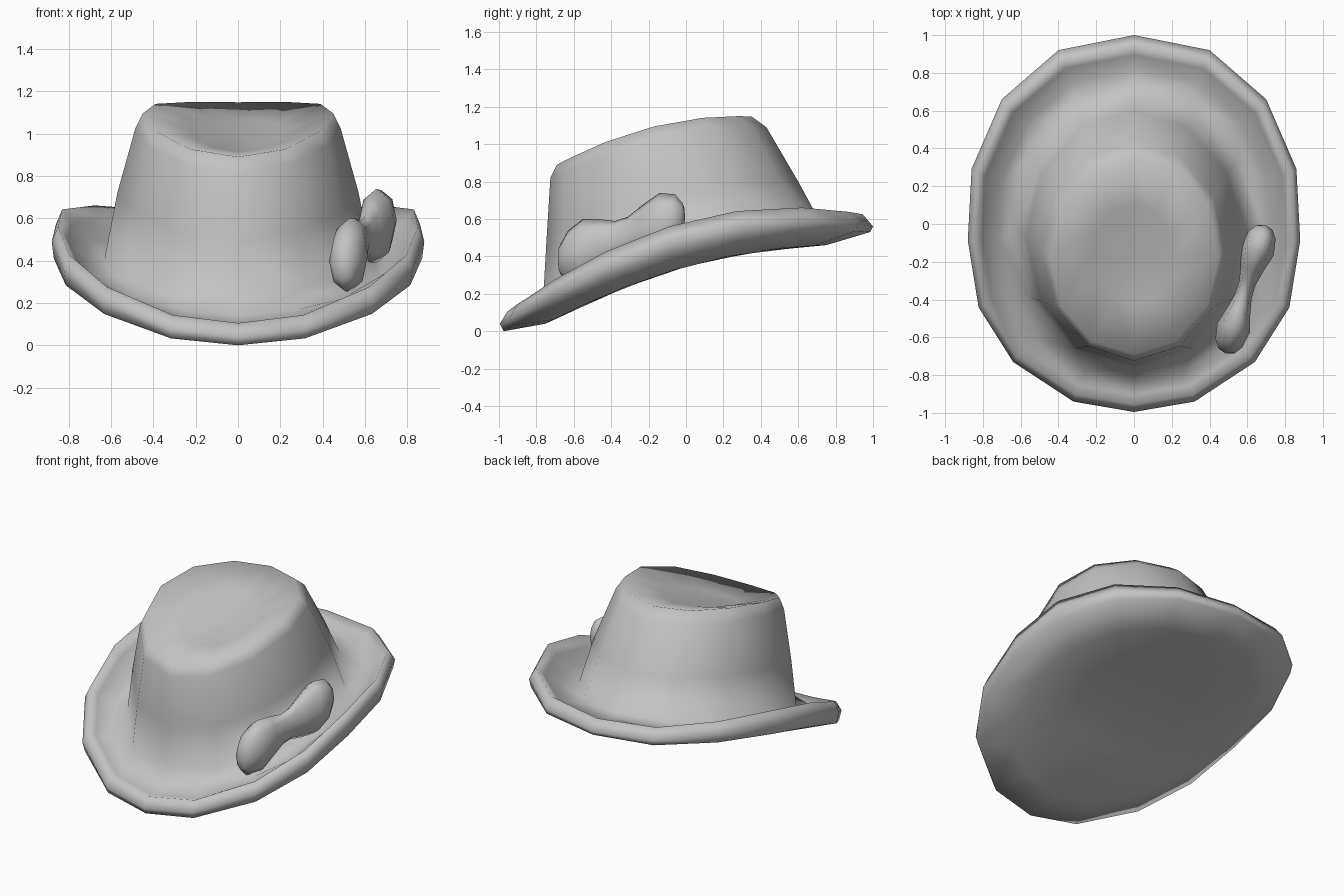
import bpy, bmesh, math
from mathutils import Vector

cube = bpy.data.objects.get("Cube")
if cube:
    bpy.data.objects.remove(cube, do_unlink=True)

felt = bpy.data.materials.new("grey_felt")
felt.use_nodes = True
GREY = (0.55, 0.55, 0.55, 1)
felt.diffuse_color = GREY
felt.node_tree.nodes["Principled BSDF"].inputs["Base Color"].default_value = GREY


def stitch(bm, a, b):
    """Join two closed loops, whose side counts may differ."""
    n, m = len(a), len(b)
    if n == m:
        for i in range(n):
            j = (i + 1) % n
            bm.faces.new((a[i], a[j], b[j], b[i]))
        return
    i = j = 0
    while i < n or j < m:
        if j == m or (i < n and (i + 1) * m <= (j + 1) * n):
            bm.faces.new((a[i % n], a[(i + 1) % n], b[j % m]))
            i += 1
        else:
            bm.faces.new((a[i % n], b[(j + 1) % m], b[j % m]))
            j += 1


def loft(name, rings, start, end):
    """Skin a list of closed rings and cap both ends with a fan to a point."""
    bm = bmesh.new()
    loops = [[bm.verts.new(p) for p in ring] for ring in rings]
    for a, b in zip(loops, loops[1:]):
        stitch(bm, a, b)
    for loop, tip in ((loops[0], start), (loops[-1], end)):
        pole = bm.verts.new(tip)
        for i, v in enumerate(loop):
            bm.faces.new((v, loop[(i + 1) % len(loop)], pole))
    bmesh.ops.recalc_face_normals(bm, faces=bm.faces)
    mesh = bpy.data.meshes.new(name)
    bm.to_mesh(mesh)
    bm.free()
    mesh.materials.append(felt)
    obj = bpy.data.objects.new(name, mesh)
    bpy.context.collection.objects.link(obj)
    bpy.ops.object.select_all(action='DESELECT')
    bpy.context.view_layer.objects.active = obj
    obj.select_set(True)
    bpy.ops.object.shade_smooth()


# Sixteen-sided brim plan, back to front, mirrored across x
half = [(0, 1), (.455, .92), (.795, .66), (.977, .29), (1, -.09),
        (.935, -.445), (.727, -.735), (.364, -.945), (0, -1)]
brim_plan = half + [(-x, y) for x, y in half[-2:0:-1]]
# Twelve-sided crown plan
crown_plan = [(math.sin(math.tau * k / 12), math.cos(math.tau * k / 12))
              for k in range(12)]


def hat_ring(plan, half_width, y_front, y_back, z_front, z_mid, z_back):
    """Scaled plan whose height follows a parabola from front to back."""
    slope = (z_back - z_front) / 2
    bend = (z_back + z_front) / 2 - z_mid
    mid, reach = (y_front + y_back) / 2, (y_back - y_front) / 2
    return [(x * half_width, mid + t * reach, z_mid + slope * t + bend * t * t)
            for x, t in plan]


brim_profile = [
    (.34, -.375, .375, .216, .345, .426),   # underside
    (.67, -.75, .75, .04, .345, .46),
    (.87, -.975, .985, 0, .435, .53),       # rolled edge
    (.88, -.995, 1, .04, .515, .56),
    (.85, -.955, .945, .105, .585, .625),
    (.805, -.905, .895, .095, .52, .595),   # brim top
    (.715, -.83, .81, .145, .435, .575),
]
crown_profile = [
    (.63, -.76, .72, .24, .41, .58),        # crown base
    (.57, -.745, .60, .5, .72, .8),
    (.485, -.725, .43, .82, 1.025, 1.09),
    (.45, -.69, .35, .89, 1.095, 1.148),    # rim
    (.22, -.43, .1, .915, 1.015, 1.07),     # dished top
]
loft("hat_body",
     [hat_ring(brim_plan, *r) for r in brim_profile] +
     [hat_ring(crown_plan, *r) for r in crown_profile],
     (0, 0, .345), (0, -.16, .99))

# Bow: dumbbell of eight-sided rings along a slanted axis
tail, head = Vector((.485, -.685, .38)), Vector((.695, -.005, .61))
up = Vector((0, 0, 1))
side = (head - tail).cross(up).normalized()
lobe = [(.02, .045, .08), (.08, .075, .14), (.2, .09, .175),
        (.34, .062, .14), (.45, .045, .105)]
stations = lobe + [(1 - t, w, h) for t, w, h in reversed(lobe)]
bow_rings = []
for t, w, h in stations:
    centre = tail.lerp(head, t)
    angles = [math.tau * k / 8 for k in range(8)]
    bow_rings.append([centre + side * w * math.cos(a) + up * h * math.sin(a)
                      for a in angles])
loft("bow", bow_rings, tail, head)
